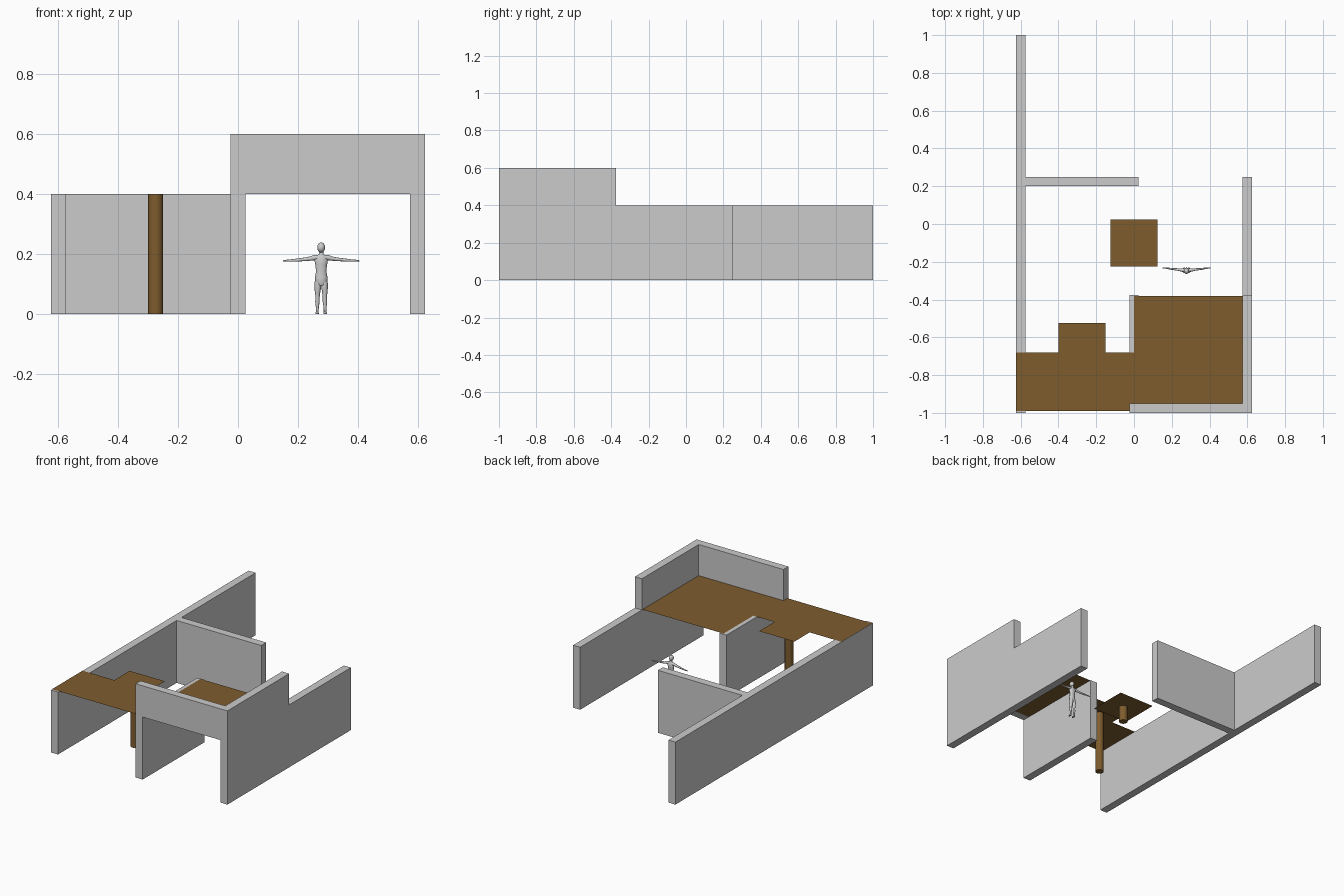
import bpy, bmesh, math
from mathutils import Vector

if "Cube" in bpy.data.objects:
    bpy.data.objects.remove(bpy.data.objects["Cube"])


def material(name, rgb):
    m = bpy.data.materials.new(name)
    m.diffuse_color = (*rgb, 1)
    m.use_nodes = True
    m.node_tree.nodes["Principled BSDF"].inputs["Base Color"].default_value = m.diffuse_color
    return m


GREY = material("plaster grey", (0.6, 0.6, 0.6))
BROWN = material("wood brown", (0.21, 0.108, 0.027))


def finish(bm, name, mat, smooth=False):
    me = bpy.data.meshes.new(name)
    bm.to_mesh(me)
    bm.free()
    me.materials.append(mat)
    ob = bpy.data.objects.new(name, me)
    bpy.context.collection.objects.link(ob)
    if smooth:
        bpy.ops.object.select_all(action='DESELECT')
        ob.select_set(True)
        bpy.context.view_layer.objects.active = ob
        bpy.ops.object.shade_smooth_by_angle(angle=math.radians(40))
    return ob


def prism(name, points, offset, mat):
    """Flat outline, extruded by offset (left as a sheet when offset is None)."""
    bm = bmesh.new()
    face = bm.faces.new([bm.verts.new(p) for p in points])
    if offset:
        new = bmesh.ops.extrude_face_region(bm, geom=[face])["geom"]
        bmesh.ops.translate(bm, vec=offset, verts=[v for v in new if isinstance(v, bmesh.types.BMVert)])
        bmesh.ops.recalc_face_normals(bm, faces=bm.faces)
    return finish(bm, name, mat)


def wall(name, x0, x1, y0, y1, z0=0.0, z1=0.4):
    pts = [(x0, y0, z0), (x1, y0, z0), (x1, y1, z0), (x0, y1, z0)]
    return prism(name, pts, (0, 0, z1 - z0), GREY)


def post(name, x, y, height):
    bm = bmesh.new()
    bmesh.ops.create_cone(bm, cap_ends=True, segments=32, radius1=0.025, radius2=0.025, depth=height)
    bmesh.ops.translate(bm, vec=(x, y, height / 2), verts=bm.verts)
    return finish(bm, name, BROWN, True)


# walls
wall("left_wall", -0.625, -0.575, -1, 1)
wall("cross_wall", -0.575, 0.025, 0.2, 0.25)
wall("middle_wall", -0.025, 0.025, -1, -0.375)
wall("front_parapet", -0.025, 0.575, -1, -0.95, 0.4, 0.6)
side = [(-1, 0), (0.25, 0), (0.25, 0.4), (-0.375, 0.4), (-0.375, 0.6), (-1, 0.6)]
prism("right_wall", [(0.575, y, z) for y, z in side], (0.05, 0, 0), GREY)

# upper floor sheet with a small landing, and its post
deck = [(-0.625, -0.99), (0.575, -0.99), (0.575, -0.38), (0, -0.38), (0, -0.68),
        (-0.15, -0.68), (-0.15, -0.525), (-0.4, -0.525), (-0.4, -0.68), (-0.625, -0.68)]
prism("upper_floor", [(x, y, 0.401) for x, y in deck], None, BROWN)
post("landing_post", -0.275, -0.65, 0.4)

# low table
top = [(-0.125, -0.225), (0.125, -0.225), (0.125, 0.025), (-0.125, 0.025)]
prism("table_top", [(x, y, 0.1) for x, y in top], None, BROWN)
post("table_leg", 0, -0.1, 0.0995)


# standing figure, arms spread, facing the front
def tube(bm, stations, across, n=12):
    """Loft ellipses; each station is (centre, half size along across, half size along y)."""
    rings = []
    for c, a, b in stations:
        ring = []
        for i in range(n):
            t = 2 * math.pi * i / n
            ring.append(bm.verts.new(Vector(c) + Vector(across) * a * math.cos(t)
                                     + Vector((0, 1, 0)) * b * math.sin(t)))
        rings.append(ring)
    for r, s in zip(rings, rings[1:]):
        for i in range(n):
            bm.faces.new((r[i], r[(i + 1) % n], s[(i + 1) % n], s[i]))
    bm.faces.new(rings[0][::-1])
    bm.faces.new(rings[-1])


fig = bmesh.new()
# trunk and neck: height, half width, half depth
trunk = [(0.095, .014, .010), (0.108, .021, .014), (0.122, .021, .013), (0.143, .017, .011),
         (0.165, .020, .013), (0.182, .023, .013), (0.193, .018, .010), (0.199, .008, .007), (0.214, .007, .007)]
tube(fig, [((0, 0.001, z), a, b) for z, a, b in trunk], (1, 0, 0))
# head
head = bmesh.ops.create_uvsphere(fig, u_segments=14, v_segments=10, radius=1)["verts"]
for v in head:
    v.co = Vector((v.co.x * .0135, v.co.y * .016 - .003, v.co.z * .017 + .2215))
for s in (-1, 1):
    # arm and hand: reach, height, half thickness, depth position
    arm = [(.012, .188, .009, .001), (.026, .187, .0085, .002), (.045, .183, .0065, .005), (.065, .181, .0055, .007),
           (.085, .179, .005, .009), (.104, .178, .0035, .012), (.114, .1775, .0035, .013), (.128, .177, .0015, .013)]
    tube(fig, [((s * x, y, z), t, t) for x, z, t, y in arm], (0, 0, 1))
    # leg: height, side position, half width
    leg = [(.115, .011, .010), (.095, .011, .0115), (.075, .012, .0095), (.057, .012, .007),
           (.040, .0125, .0075), (.022, .013, .005), (.008, .013, .0045), (.0, .013, .005)]
    tube(fig, [((s * x, 0.003, z), r, r * 1.1) for z, x, r in leg], (1, 0, 0))
    # foot
    foot = [(.0, .0055, .011, -.004), (.005, .005, .010, -.004), (.010, .0035, .005, 0)]
    tube(fig, [((s * .0135, y, z), a, b) for z, a, b, y in foot], (1, 0, 0))
bmesh.ops.recalc_face_normals(fig, faces=fig.faces)
bmesh.ops.translate(fig, vec=(0.278, -0.246, 0), verts=fig.verts)
finish(fig, "standing_figure", GREY, True)
